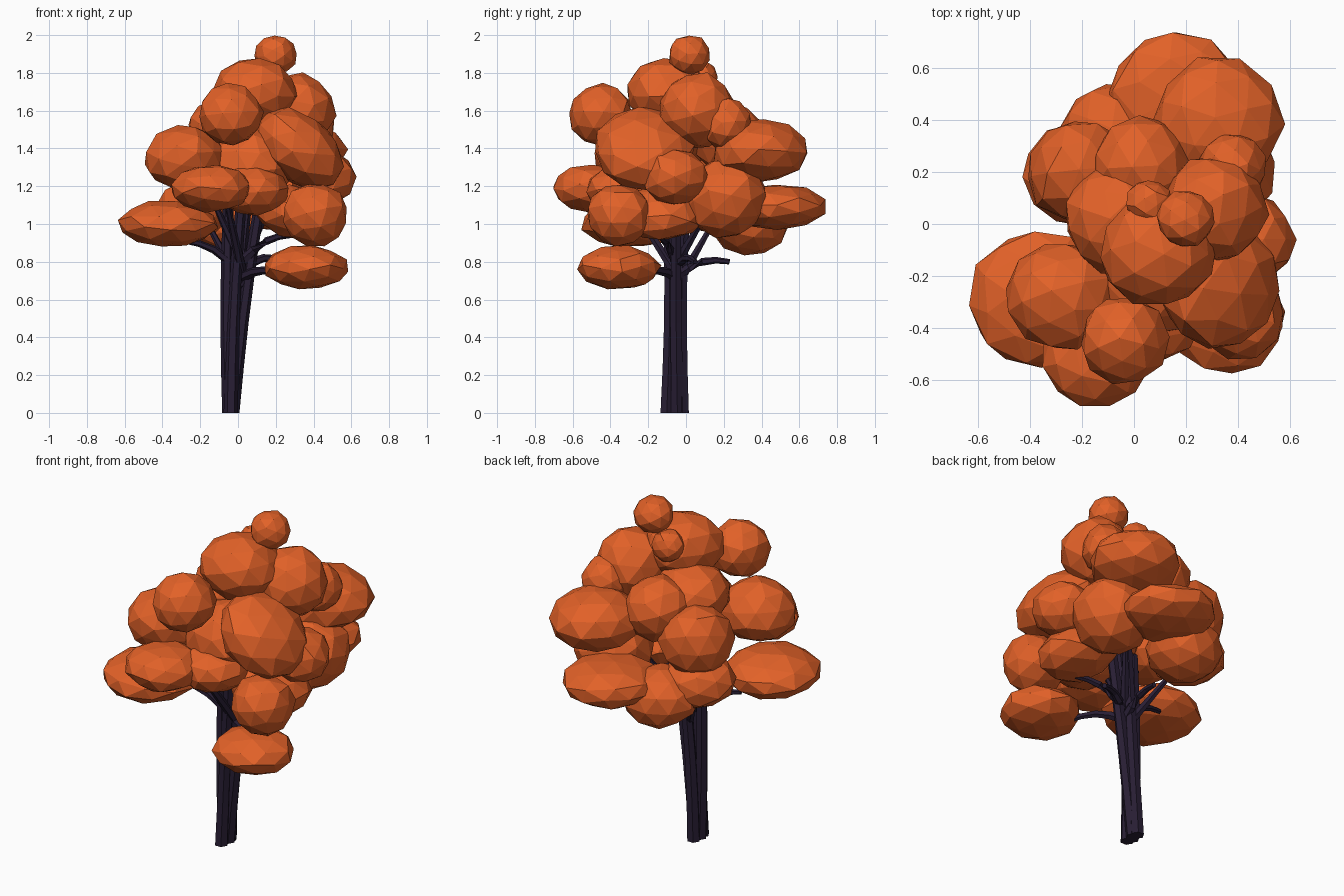
import bpy, bmesh, math, random
from mathutils import Vector, Matrix, Euler

if "Cube" in bpy.data.objects:
    bpy.data.objects.remove(bpy.data.objects["Cube"])

random.seed(4)


def material(name, col):
    m = bpy.data.materials.new(name)
    m.diffuse_color = (*col, 1)
    m.use_nodes = True
    m.node_tree.nodes["Principled BSDF"].inputs["Base Color"].default_value = m.diffuse_color
    return m


LEAF = material("autumn_orange", (0.76, 0.12, 0.021))
BARK = material("dark_bark", (0.021, 0.013, 0.034))


def finish(bm, name, mat):
    bmesh.ops.recalc_face_normals(bm, faces=bm.faces)
    me = bpy.data.meshes.new(name)
    bm.to_mesh(me)
    bm.free()
    me.materials.append(mat)
    bpy.context.collection.objects.link(bpy.data.objects.new(name, me))


def clump(name, c, r, h, tilt=0):
    """Faceted leaf ball: a turned, uneven icosphere, r wide and h tall (half sizes)."""
    bm = bmesh.new()
    bmesh.ops.create_icosphere(bm, subdivisions=2, radius=1.02)
    turn = Euler([random.uniform(0, 6.28) for _ in range(3)]).to_matrix()
    shape = Matrix.Rotation(math.radians(tilt), 3, 'Y') @ Matrix.Diagonal((r, r, h))
    for v in bm.verts:
        v.co = shape @ (turn @ v.co * random.uniform(0.95, 1.04)) + Vector(c)
    finish(bm, name, LEAF)


def limb(name, start, end, bow, r0, r1, steps=4, sides=6):
    """Tapered tube from start to end, bowed sideways by a vector at its middle."""
    start, end, bow = Vector(start), Vector(end), Vector(bow)
    bm = bmesh.new()
    rings = []
    for i in range(steps + 1):
        t = i / steps
        p = start.lerp(end, t) + bow * math.sin(math.pi * t)
        d = (end - start + bow * math.pi * math.cos(math.pi * t)).normalized()
        if p.z < 0.01:
            d = Vector((0, 0, 1))          # flat foot on the ground
        u = Vector((1, 0, 0)) if abs(d.z) > 0.5 else Vector((0, 0, 1))
        u = (u - d * d.dot(u)).normalized()
        w = d.cross(u)
        r = r0 + (r1 - r0) * t
        rings.append([bm.verts.new(p + r * (u * math.cos(a) + w * math.sin(a)))
                      for a in (math.tau * k / sides for k in range(sides))])
    for a, b in zip(rings, rings[1:]):
        for k in range(sides):
            n = (k + 1) % sides
            bm.faces.new((a[k], a[n], b[n], b[k]))
    bm.faces.new(rings[0])
    bm.faces.new(rings[-1])
    finish(bm, name, BARK)


# Crown: x, y, z, half width, half height
crown = [
    (0.20, 0.02, 1.895, 0.11, 0.105),     # tip
    (0.09, -0.10, 1.70, 0.22, 0.18),      # upper
    (0.31, 0.06, 1.60, 0.205, 0.20),
    (0.06, 0.08, 1.77, 0.09, 0.09),
    (-0.04, -0.45, 1.58, 0.17, 0.16),
    (0.38, 0.22, 1.53, 0.13, 0.14),
    (0.03, 0.22, 1.46, 0.19, 0.18),       # middle
    (-0.06, 0.02, 1.50, 0.21, 0.17),
    (-0.28, -0.28, 1.35, 0.21, 0.17),
    (0.45, -0.06, 1.25, 0.17, 0.15),
    (0.32, 0.39, 1.39, 0.25, 0.165),
    (-0.21, 0.20, 1.33, 0.20, 0.20),
    (0.07, -0.20, 1.32, 0.23, 0.20),
    (-0.14, -0.50, 1.19, 0.21, 0.125),    # lower
    (0.08, -0.33, 1.18, 0.19, 0.135),
    (-0.37, -0.29, 1.00, 0.265, 0.125),
    (0.41, -0.35, 1.05, 0.175, 0.165),
    (0.36, -0.36, 0.77, 0.22, 0.115),
    (0.16, 0.48, 1.09, 0.26, 0.12),
    (0.33, 0.21, 1.14, 0.22, 0.21),
    (-0.07, 0.34, 1.01, 0.21, 0.17),
    (-0.22, 0.19, 1.09, 0.20, 0.15),
]
for i, (x, y, z, r, h) in enumerate(crown):
    clump(f"leaf_clump_{i + 1}", (x, y, z), r, h)
clump("tilted_leaf_clump", (0.325, -0.22, 1.40), 0.265, 0.18, 38)
clump("inner_leaf_clump", (0.30, -0.13, 1.06), 0.225, 0.14, 14)

# Trunk: a bundle of strands, spreading as they rise
foot = Vector((-0.038, -0.06, 0))
for name, angle, top in (("left", 190, (-0.05, -0.07, 1.15)), ("right", 20, (0.13, -0.05, 1.2)),
                         ("front", 270, (0.02, -0.10, 1.15)), ("back", 90, (0.05, 0.0, 1.15))):
    a = math.radians(angle)
    side = Vector((0.008 * math.cos(a), 0.042 * math.sin(a), 0))
    limb(f"trunk_{name}", foot + side, top, (-0.012, -0.35 * side.y, 0), 0.038, 0.028, 5)

# Branches: fork height on the trunk, then the end point in the crown
branches = [
    (0.74, -0.28, -0.12, 0.91), (0.66, -0.16, 0.14, 1.00), (0.72, 0.26, -0.26, 0.71),
    (0.76, 0.25, 0.05, 0.80), (0.80, 0.28, -0.16, 0.94), (0.72, 0.05, 0.23, 0.80),
    (0.78, 0.16, 0.12, 1.08), (0.74, -0.06, -0.30, 1.12), (0.78, -0.12, -0.12, 1.10),
]
for i, (fork, x, y, z) in enumerate(branches):
    rise = 0.04 if z - fork < 0.18 else 0.0
    limb(f"branch_{i + 1}", (0.022, -0.055, fork), (x, y, z), (0, 0, rise), 0.028, 0.014)
